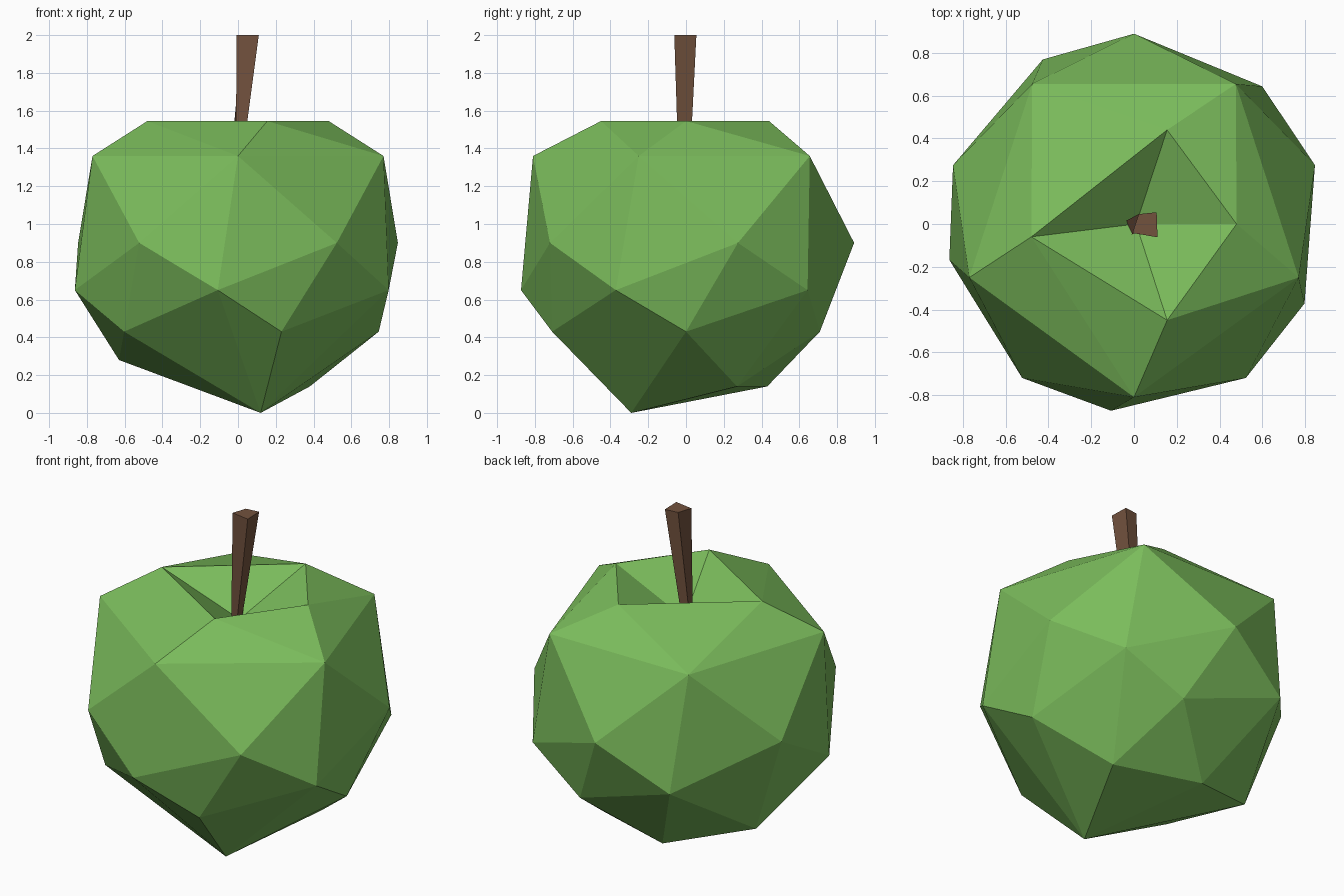
import bpy, bmesh, math

if "Cube" in bpy.data.objects:
    bpy.data.objects.remove(bpy.data.objects["Cube"])


def material(name, rgb):
    m = bpy.data.materials.new(name)
    m.diffuse_color = (*rgb, 1)
    m.use_nodes = True
    m.node_tree.nodes["Principled BSDF"].inputs["Base Color"].default_value = m.diffuse_color
    return m


def make_object(name, bm, mat):
    bmesh.ops.recalc_face_normals(bm, faces=bm.faces[:])
    me = bpy.data.meshes.new(name)
    bm.to_mesh(me)
    bm.free()
    me.materials.append(mat)
    ob = bpy.data.objects.new(name, me)
    bpy.context.collection.objects.link(ob)
    return ob


def ring(radius, z, start, count=5):
    """Five-sided ring of points, start angle in degrees."""
    angles = [math.radians(start + 72 * i) for i in range(count)]
    return [(radius * math.cos(a), radius * math.sin(a), z) for a in angles]


# Fruit: convex faceted body from stacked rings
RIM_Z = 1.545
rim = [(0.48, 0), (0.155, 0.44), (-0.48, -0.06), (0.155, -0.45)]
points = [(x, y, RIM_Z) for x, y in rim]
points += ring(0.81, 1.36, -90)
points += ring(0.89, 0.90, 90)
points += ring(0.88, 0.65, 191)
points += ring(0.745, 0.43, -144, 4)
points += [(-0.63, 0.215, 0.28), (-0.14, 0.43, 0.14),
           (0.38, 0.27, 0.14), (0.12, -0.29, 0)]
bm = bmesh.new()
for p in points:
    bm.verts.new(p)
bmesh.ops.convex_hull(bm, input=bm.verts[:])

# Dimple: open the flat top and fan it down to a sunken centre
flat_top = [f for f in bm.faces if all(v.co.z > RIM_Z - 0.01 for v in f.verts)]
bmesh.ops.delete(bm, geom=flat_top, context='FACES')
centre = bm.verts.new((0.01, 0, 1.33))
for e in [e for e in bm.edges if e.is_boundary]:
    bm.faces.new((*e.verts, centre))
make_object("fruit", bm, material("apple green", (0.2, 0.51, 0.107)))

# Stem: leaning four-sided prism, wider at the top
base = [(-0.04, 0.014), (0.01, 0.02), (0.018, -0.04), (-0.012, -0.05)]
tip = [(0.022, 0.046), (0.106, 0.055), (0.11, -0.062), (-0.007, -0.042)]
bm = bmesh.new()
low = [bm.verts.new((x, y, 1.31)) for x, y in base]
high = [bm.verts.new((x, y, 2.0)) for x, y in tip]
bm.faces.new(low)
bm.faces.new(high)
for i in range(4):
    j = (i + 1) % 4
    bm.faces.new((low[i], low[j], high[j], high[i]))
make_object("stem", bm, material("stem brown", (0.17, 0.085, 0.048)))
